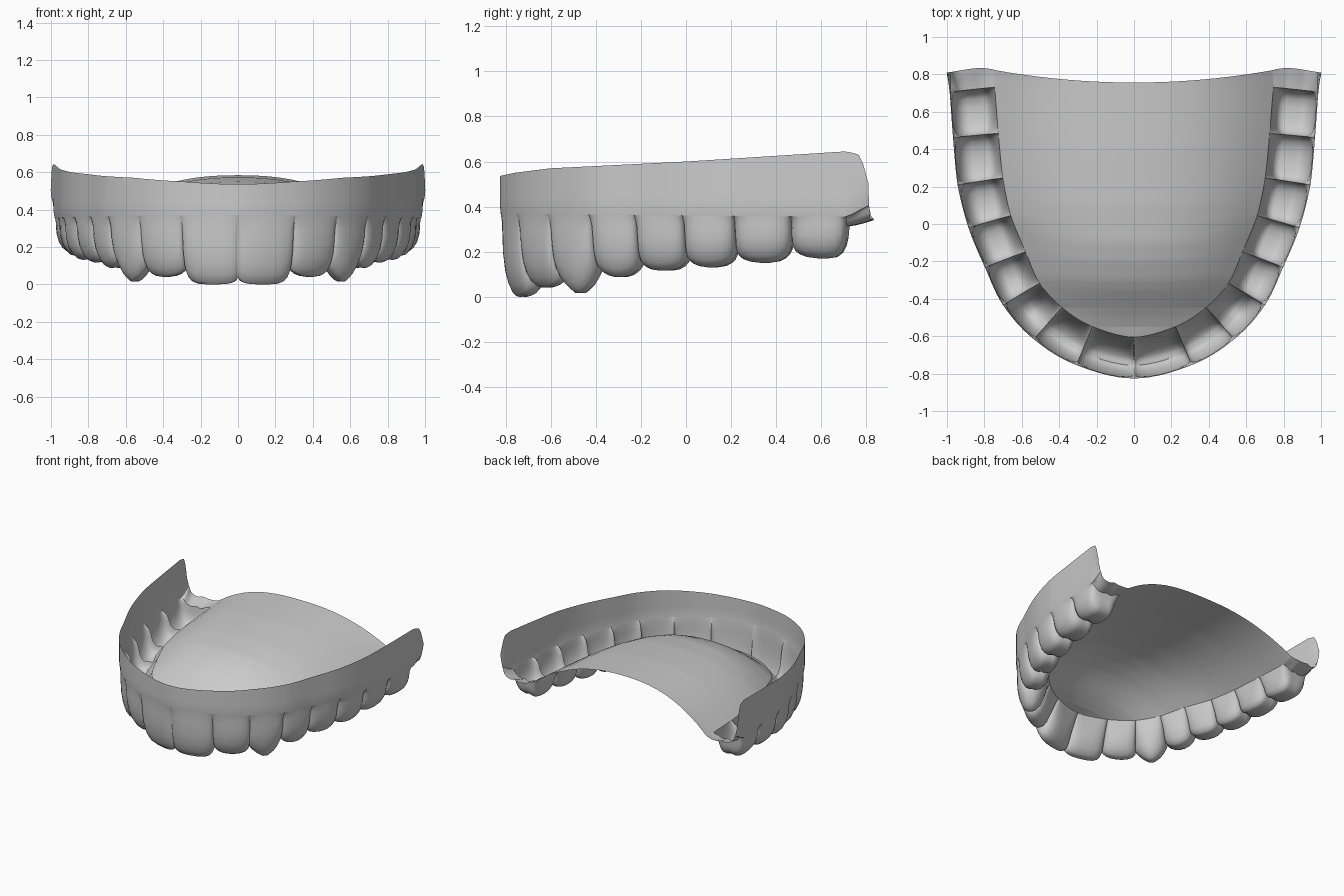
import bpy, bmesh
from mathutils import Vector

if "Cube" in bpy.data.objects:
    bpy.data.objects.remove(bpy.data.objects["Cube"])

# Arch line: the boundaries between teeth, midline to back, half of the arch
ARCH = [(0, -.745), (.275, -.675), (.475, -.547), (.612, -.38), (.69, -.19),
        (.765, .015), (.81, .23), (.835, .475), (.855, .72), (.873, .83)]
# Per tooth: tip height, half width of biting edge, depth of side notch, pointedness
TEETH = [(.0, .016, .05, .0), (.04, .016, .06, .01), (.01, .02, .06, .07),
         (.085, .035, .07, .02), (.115, .045, .06, .01), (.13, .052, .06, .01),
         (.15, .055, .06, .01), (.17, .055, .07, .01)]


def table(x, pts):
    """Piecewise linear lookup."""
    if x <= pts[0][0]:
        return pts[0][1]
    for (x0, y0), (x1, y1) in zip(pts, pts[1:]):
        if x <= x1:
            return y0 + (y1 - y0) * (x - x0) / (x1 - x0)
    return pts[-1][1]


def arch(s):
    """Catmull-Rom point and outward normal on the arch line."""
    P = [Vector(p) for p in ARCH]
    P = [Vector((-P[1].x, P[1].y))] + P + [2 * P[-1] - P[-2]]
    i = min(int(s), len(ARCH) - 2)
    t = s - i
    a, b, c, d = P[i:i + 4]
    p = .5 * (2 * b + (c - a) * t + (2 * a - 5 * b + 4 * c - d) * t ** 2 + (3 * b - a - 3 * c + d) * t ** 3)
    q = .5 * ((c - a) + 2 * (2 * a - 5 * b + 4 * c - d) * t + 3 * (3 * b - a - 3 * c + d) * t ** 2)
    q.normalize()
    return p, Vector((q.y, -q.x))


def section(s):
    """Wall, tooth and palate cross-section at station s."""
    p, n = arch(s)
    i = min(int(s), 7)
    t = min(2 * (s - i) - 1, 1)
    end = max(0, s - 8)
    tip, tw, notch, point = TEETH[i]
    f = max(0, 1 - abs(t) ** 3.6) ** .5
    fi = max(0, 1 - abs(t) ** 2.6) ** .5      # rounder on the tongue side
    low = .7 if i < 3 else .62
    g, gi = low + (1 - low) * f, .5 + .5 * fi
    if i == 7 and t > 0:                      # back of the last tooth closes to the ridge
        T = .312 + .028 * end
        T += (tip - T) * f
        g, gi = max(g, .72 + .2 * end), max(gi, .65 + .3 * end)
    else:
        nb = TEETH[max(0, min(7, i + (1 if t > 0 else -1)))]
        edge = max(tip + notch, nb[0] + nb[2])
        T = tip + (edge - tip) * (1 - f) + point * abs(t) ** 1.3 * f
        if i == 0 and t < 0:
            T = tip + .04 * (1 - f)
    ro = table(s, [(0, .08), (2, .092), (4, .115), (6, .135), (9, .13)])
    ri = table(s, [(0, .14), (2, .135), (3, .125), (5, .11), (8, .11), (9, .14)])
    G = table(s, [(0, .375), (8, .36), (9, .41)])
    I = table(s, [(0, .26), (2, .275), (4, .32), (8, .34), (9, .36)])
    rim = table(p.y + n.y * ro, [(-.83, .535), (-.76, .55), (-.6, .57), (0, .6), (.71, .645),
                                 (.765, .632), (.79, .58), (.81, .5)])

    def at(d, z):
        back = end * 1.6 * d * d if d < 0 else 0
        return Vector((p.x + n.x * d, p.y + n.y * d - back, z))
    wall = [at(ro * (1 - .08 * end * (k / 4) ** 2), rim + (G + .03 - rim) * k / 4) for k in range(5)]
    wall.append(at(ro * (.96 - .1 * end), G - .005))
    outer = [(.1, .945), (.25, .94), (.48, .92), (.7, .82), (.86, .66), (.96, .47)]
    inner = [(.96, .46), (.83, .64), (.6, .80), (.3, .92)]
    tooth = [wall[-1]]
    for h, w in outer:
        blend = 1 + (g - 1) * min(1, h * 3)
        w *= 1 - .11 * end
        d = max(tw, tw + (ro - tw) * (w - .35) / .65)
        tooth.append(at(d * blend, G + (T - G) * h))
    tooth += [at(tw * .7 * g, T), at(0, T + tw * .15), at(-tw * .7 * gi, T)]
    for h, w in inner:
        blend = 1 + (gi - 1) * min(1, h * 1.6)
        d = tw + (ri - tw) * max(0, w - .35) / .65
        tooth.append(at(-d * blend, I + (T - I) * h))
    E = at(-ri, I)
    E.x = max(E.x, 0)
    tooth.append(E)
    # Palate slice from the inner gum edge to the midline
    ym = E.y - .065 * max(0, (E.y + .6) / 1.42)
    zc = table(ym, [(-.61, .26), (-.55, .282), (-.5, .31), (-.45, .343), (-.4, .38), (-.35, .417), (-.3, .448),
                    (-.2, .492), (-.1, .522), (.1, .55), (.4, .572), (.76, .584)])
    palate = []
    for j in range(11):
        k = j / 10
        palate.append(Vector((E.x * (1 - k), E.y + (ym - E.y) * (1 - (1 - k) ** 2),
                              E.z + (zc - E.z) * (1 - (1 - k) ** 2.4))))
    return wall, tooth, palate


def sheet(name, rows, smooth_angle):
    """Skin a grid of points, mirrored across x = 0."""
    bm = bmesh.new()
    grid = [[bm.verts.new(v) for v in row] for row in rows]
    for a, b in zip(grid, grid[1:]):
        for j in range(len(a) - 1):
            bm.faces.new((a[j], a[j + 1], b[j + 1], b[j]))
    bmesh.ops.remove_doubles(bm, verts=bm.verts, dist=.0004)
    bmesh.ops.recalc_face_normals(bm, faces=bm.faces)
    bm.normal_update()
    # Outside is the lower / outward side of the shell
    score = sum(f.calc_area() * (f.normal.dot(Vector((f.calc_center_median().x, f.calc_center_median().y, 0)))
                if name == "gum_wall" else -f.normal.z) for f in bm.faces)
    if score < 0:
        bmesh.ops.reverse_faces(bm, faces=bm.faces)
    me = bpy.data.meshes.new(name)
    bm.to_mesh(me)
    bm.free()
    ob = bpy.data.objects.new(name, me)
    bpy.context.collection.objects.link(ob)
    mod = ob.modifiers.new("mirror", 'MIRROR')
    mod.use_clip = True
    mod.merge_threshold = .001
    bpy.ops.object.select_all(action='DESELECT')
    ob.select_set(True)
    bpy.context.view_layer.objects.active = ob
    bpy.ops.object.shade_smooth_by_angle(angle=smooth_angle)
    return ob


# Stations: clustered near the gaps between teeth
steps = [0, .02, .06, .13, .25, .42, .58, .75, .87, .94, .98]
stations = [i + u for i in range(8) for u in steps] + [8, 8.2, 8.4, 8.6, 8.8, 9]
sections = [section(s) for s in stations]

sheet("gum_wall", [c[0] for c in sections], .6)
sheet("teeth", [c[1] for c in sections], .9)
sheet("palate", [c[2] for c in sections], .6)
